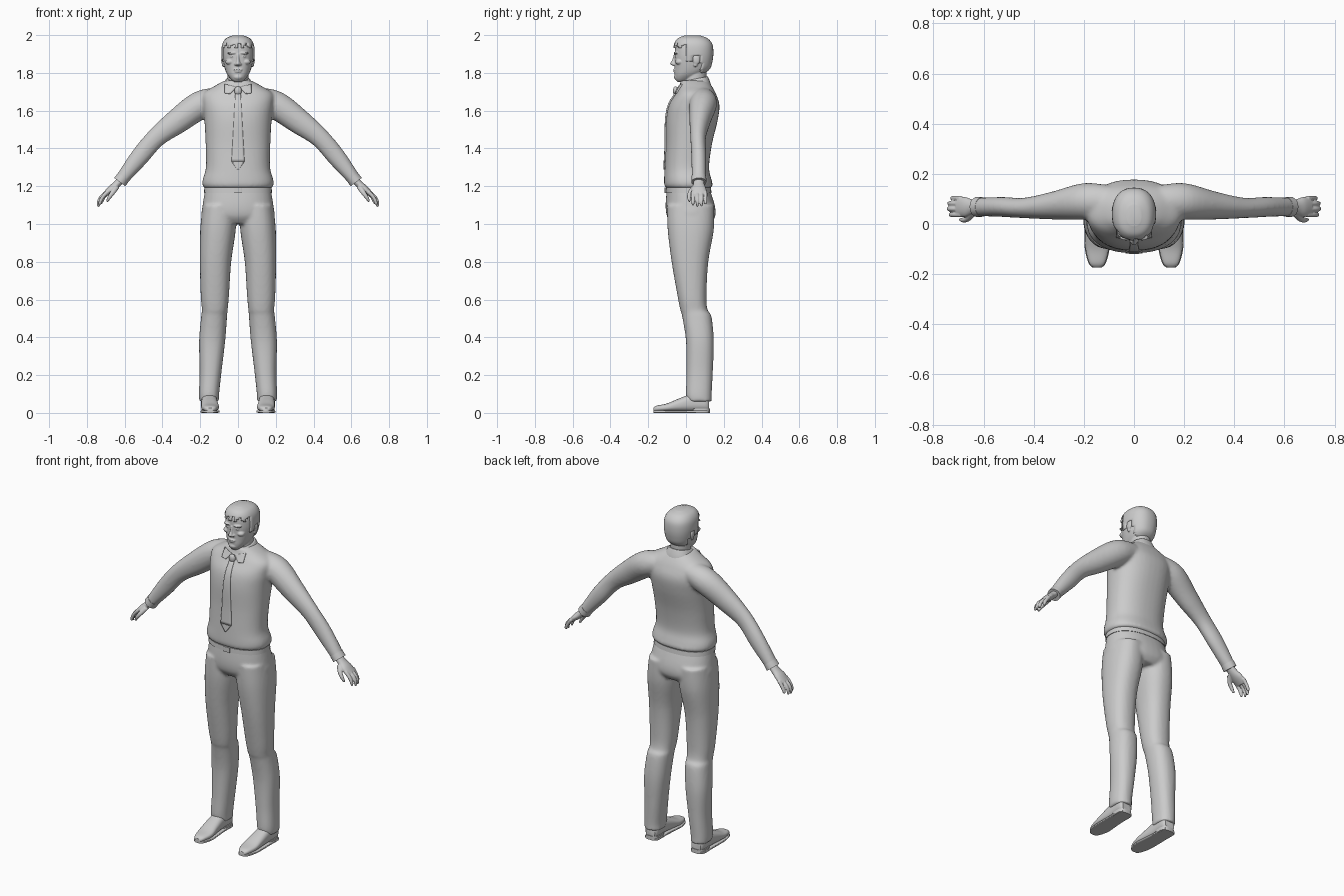
import bpy, bmesh, math
from mathutils import Vector

cube = bpy.data.objects.get("Cube")
if cube:
    bpy.data.objects.remove(cube)

grey = bpy.data.materials.new("plain_grey")
grey.use_nodes = True
tone = (0.6, 0.6, 0.6, 1)
grey.diffuse_color = tone
grey.node_tree.nodes["Principled BSDF"].inputs["Base Color"].default_value = tone

X, Y, Z = Vector((1, 0, 0)), Vector((0, 1, 0)), Vector((0, 0, 1))


def spline(rows, steps=6):
    """Pass a smooth curve through rows of section values."""
    out = []
    for i in range(len(rows) - 1):
        quad = rows[max(i - 1, 0)], rows[i], rows[i + 1], rows[min(i + 2, len(rows) - 1)]
        for k in range(steps):
            t = k / steps
            out.append([b + 0.5 * t * (c - a + t * (2*a - 5*b + 4*c - d + t * (3*(b - c) + d - a)))
                        for a, b, c, d in zip(*quad)])
    return out + [list(rows[-1])]


def ring(center, u, v, power=2.3, count=40):
    points = []
    for i in range(count):
        a = math.tau * i / count
        c, s = math.cos(a), math.sin(a)
        points.append(center + u * math.copysign(abs(c) ** (2 / power), c)
                      + v * math.copysign(abs(s) ** (2 / power), s))
    return points


def skin(bm, rings, mirror=False):
    """Bridge rings into a closed body, on both sides if asked."""
    for side in ((1, -1) if mirror else (1,)):
        loops = [[bm.verts.new((p.x * side, p.y, p.z)) for p in r] for r in rings]
        for low, high in zip(loops, loops[1:]):
            for i in range(len(low)):
                j = (i + 1) % len(low)
                bm.faces.new((low[i], low[j], high[j], high[i]))
        bm.faces.new(loops[0])
        bm.faces.new(loops[-1])


def upright(bm, rows, mirror=False, power=2.3, tilt=0):
    """Rows: height, left edge, right edge, front, back."""
    rings = [ring(Vector(((a + b) / 2, (f + k) / 2, z)), X * (b - a) / 2,
                  (Y + Z * tilt) * (k - f) / 2, power) for z, a, b, f, k in spline(rows)]
    skin(bm, rings, mirror)


def centred(rows):
    return [(z, -w, w, f, k) for z, w, f, k in rows]


def limb(bm, rows, count=24):
    """Rows: x, y, z, half depth, half thickness."""
    rows = spline(rows)
    rings = []
    for i, (x, y, z, deep, thick) in enumerate(rows):
        a, b = rows[max(i - 1, 0)], rows[min(i + 1, len(rows) - 1)]
        along = (Vector(b[:3]) - Vector(a[:3])).normalized()
        rings.append(ring(Vector((x, y, z)), Y * deep, along.cross(Y).normalized() * thick, 2, count))
    skin(bm, rings, True)


def blob(bm, center, size, mirror=False):
    for side in ((1, -1) if mirror else (1,)):
        made = bmesh.ops.create_icosphere(bm, subdivisions=3, radius=1)
        for v in made["verts"]:
            v.co = Vector((side * (center[0] + v.co.x * size[0]),
                           center[1] + v.co.y * size[1], center[2] + v.co.z * size[2]))


def finish(name, bm, voxel=0, blend=4):
    """Make the object; a voxel size fuses its pieces into one soft surface."""
    bmesh.ops.recalc_face_normals(bm, faces=bm.faces)
    mesh = bpy.data.meshes.new(name)
    bm.to_mesh(mesh)
    bm.free()
    mesh.materials.append(grey)
    obj = bpy.data.objects.new(name, mesh)
    bpy.context.collection.objects.link(obj)
    bpy.ops.object.select_all(action="DESELECT")
    obj.select_set(True)
    bpy.context.view_layer.objects.active = obj
    bpy.ops.object.shade_smooth_by_angle(angle=math.radians(45))
    if voxel:
        fuse = obj.modifiers.new("fuse", "REMESH")
        fuse.mode, fuse.voxel_size, fuse.use_smooth_shade = "VOXEL", voxel, True
        soften = obj.modifiers.new("soften", "SMOOTH")
        soften.factor, soften.iterations = 0.5, blend
    return obj


def panel(name, corners, target, mirror=False, n=12):
    """Cloth plate laid onto the front of the target; corners are x, z."""
    bm = bmesh.new()
    a, b, c, d = [Vector((x, -0.14, z)) for x, z in corners]
    for side in ((1, -1) if mirror else (1,)):
        grid = []
        for i in range(n + 1):
            start, end = a.lerp(d, i / n), b.lerp(c, i / n)
            line = [start.lerp(end, k / 6) for k in range(7)]
            grid.append([bm.verts.new((p.x * side, p.y, p.z)) for p in line])
        for low, high in zip(grid, grid[1:]):
            for k in range(6):
                quad = (low[k], low[k + 1], high[k + 1], high[k])
                bm.faces.new(quad if side > 0 else quad[::-1])
    obj = finish(name, bm)
    wrap = obj.modifiers.new("lay", "SHRINKWRAP")
    wrap.target, wrap.wrap_method, wrap.use_project_y = target, "PROJECT", True
    thick = obj.modifiers.new("cloth", "SOLIDIFY")
    thick.thickness, thick.offset = 0.014, 0


# Shirt: torso and sleeves fused
bm = bmesh.new()
upright(bm, centred([(1.19, .178, -.105, .13), (1.205, .188, -.115, .142), (1.235, .187, -.116, .135),
                     (1.3, .17, -.113, .122), (1.42, .171, -.107, .137), (1.55, .178, -.105, .168),
                     (1.63, .187, -.09, .177), (1.69, .185, -.055, .158), (1.73, .125, -.035, .137),
                     (1.76, .07, -.028, .115)]))
limb(bm, [(.1, .09, 1.665, .065, .06), (.2, .09, 1.63, .073, .074), (.32, .074, 1.545, .056, .067),
          (.435, .064, 1.455, .041, .052), (.525, .068, 1.35, .04, .049), (.622, .068, 1.228, .037, .034)])
shirt = finish("shirt", bm, 0.009, 5)

# Sleeve cuffs
bm = bmesh.new()
limb(bm, [(.605, .068, 1.25, .039, .036), (.626, .068, 1.222, .04, .037)])
finish("cuffs", bm)

# Trousers: hips and legs fused
bm = bmesh.new()
upright(bm, centred([(1.195, .172, -.1, .122), (1.1, .187, -.108, .152),
                     (1.04, .19, -.1, .155), (1.0, .13, -.07, .13)]))
upright(bm, [(1.1, .01, .186, -.1, .15), (.97, .012, .2, -.097, .147), (.8, .036, .202, -.076, .118),
             (.62, .048, .197, -.045, .108), (.545, .055, .191, -.03, .114), (.51, .058, .195, -.02, .135),
             (.38, .068, .206, 0, .147), (.22, .087, .203, .003, .142), (.1, .1, .207, 0, .136),
             (.06, .1, .205, .008, .136)], True)
finish("trousers", bm, 0.009, 4)

# Belt and buckle
bm = bmesh.new()
upright(bm, centred([(1.165, .18, -.108, .135), (1.192, .178, -.107, .132)]))
finish("belt", bm)
bm = bmesh.new()
upright(bm, centred([(1.163, .022, -.113, -.1), (1.193, .022, -.113, -.1)]), power=8)
finish("buckle", bm)

# Shoes: upper, sole and heel
shoe_rows = [(-.173, .147, .016, .026), (-.155, .147, .032, .038), (-.1, .147, .046, .05),
             (-.04, .15, .045, .075), (.03, .152, .042, .1), (.1, .152, .042, .1), (.122, .152, .03, .08)]
bm = bmesh.new()
skin(bm, [ring(Vector((x, y, h / 2 + .004)), X * w, Z * (h / 2 - .004), 2.5)
          for y, x, w, h in spline(shoe_rows)], True)
finish("shoe_uppers", bm)
bm = bmesh.new()
skin(bm, [ring(Vector((x, y, .007)), X * (w + .003), Z * .007, 5)
          for y, x, w, h in spline(shoe_rows)], True)
upright(bm, [(0, .11, .194, .035, .126), (.024, .11, .194, .03, .126)], True, 3)
finish("shoe_soles", bm)

# Hands: palm, fingers and thumb fused
bm = bmesh.new()
limb(bm, [(.61, .068, 1.242, .026, .02), (.645, .068, 1.207, .03, .02),
          (.675, .068, 1.182, .04, .019), (.705, .07, 1.155, .038, .013)])
for y, reach in ((.037, -.006), (.06, .002), (.082, 0), (.103, -.012)):
    limb(bm, [(.69, y, 1.17, .01, .011), (.722 + reach, y, 1.143, .01, .01),
              (.736 + reach, y, 1.115, .009, .009), (.737 + reach, y, 1.093 - reach, .005, .005)], 12)
limb(bm, [(.64, .045, 1.2, .013, .015), (.662, .022, 1.168, .012, .013),
          (.682, .016, 1.14, .01, .01), (.694, .018, 1.118, .005, .006)], 12)
finish("hands", bm, 0.0035, 2)

# Head: skull, neck, ears and face fused
skull = [(1.752, .02, -.045, 0), (1.765, .036, -.056, .03), (1.79, .056, -.06, .08),
         (1.82, .069, -.06, .12), (1.86, .078, -.06, .134), (1.9, .082, -.06, .139),
         (1.945, .077, -.056, .133), (1.975, .057, -.036, .108), (1.99, .022, 0, .07)]
bm = bmesh.new()
upright(bm, centred(skull))
upright(bm, centred([(1.69, .062, -.018, .11), (1.75, .055, -.012, .108), (1.84, .056, 0, .11)]), power=2)
upright(bm, centred([(1.838, .013, -.07, -.04), (1.848, .014, -.084, -.04),
                     (1.87, .008, -.073, -.04), (1.9, .007, -.064, -.04)]))
blob(bm, (.012, -.064, 1.846), (.008, .009, .007), True)
blob(bm, (.032, -.053, 1.905), (.026, .013, .007), True)
blob(bm, (.03, -.049, 1.887), (.013, .011, .007), True)
blob(bm, (.044, -.035, 1.858), (.023, .022, .016), True)
blob(bm, (0, -.059, 1.817), (.024, .009, .005))
blob(bm, (0, -.058, 1.807), (.019, .009, .005))
blob(bm, (0, -.05, 1.778), (.024, .014, .015))
blob(bm, (.081, .055, 1.868), (.008, .019, .025), True)
blob(bm, (.078, .05, 1.845), (.007, .011, .014), True)
finish("head", bm, 0.0035, 2)


# Hair: grown skull trimmed along the hairline
def hairline(p):
    if p.y < 0.005:
        return 1.945 + 0.012 * math.sin(p.x * 170)
    if p.y < 0.032:
        return 1.86
    return 1.892 if p.y < 0.08 else 1.795


bm = bmesh.new()
upright(bm, centred([(z + (.008 if z > 1.88 else 0), w + .006, f - .007, k + .006) for z, w, f, k in skull]))
low = [f for f in bm.faces if f.calc_center_median().z < hairline(f.calc_center_median())]
bmesh.ops.delete(bm, geom=low, context="FACES")
hair = finish("hair", bm)
shell = hair.modifiers.new("depth", "SOLIDIFY")
shell.thickness, shell.offset = 0.015, -1

# Collar band, collar flaps and tie
bm = bmesh.new()
upright(bm, centred([(1.71, .088, -.035, .135), (1.735, .08, -.033, .128),
                     (1.762, .065, -.024, .118), (1.768, .06, -.018, .114)]), tilt=.2)
finish("collar", bm)
panel("collar_flaps", [(.008, 1.722), (.068, 1.738), (.07, 1.692), (.042, 1.688)], shirt, True)
panel("tie", [(-.014, 1.69), (.014, 1.69), (.034, 1.33), (-.034, 1.33)], shirt, n=24)
panel("tie_tip", [(-.034, 1.33), (.034, 1.33), (.003, 1.288), (-.003, 1.288)], shirt)
bm = bmesh.new()
blob(bm, (0, -.055, 1.705), (.02, .014, .024))
finish("tie_knot", bm)
